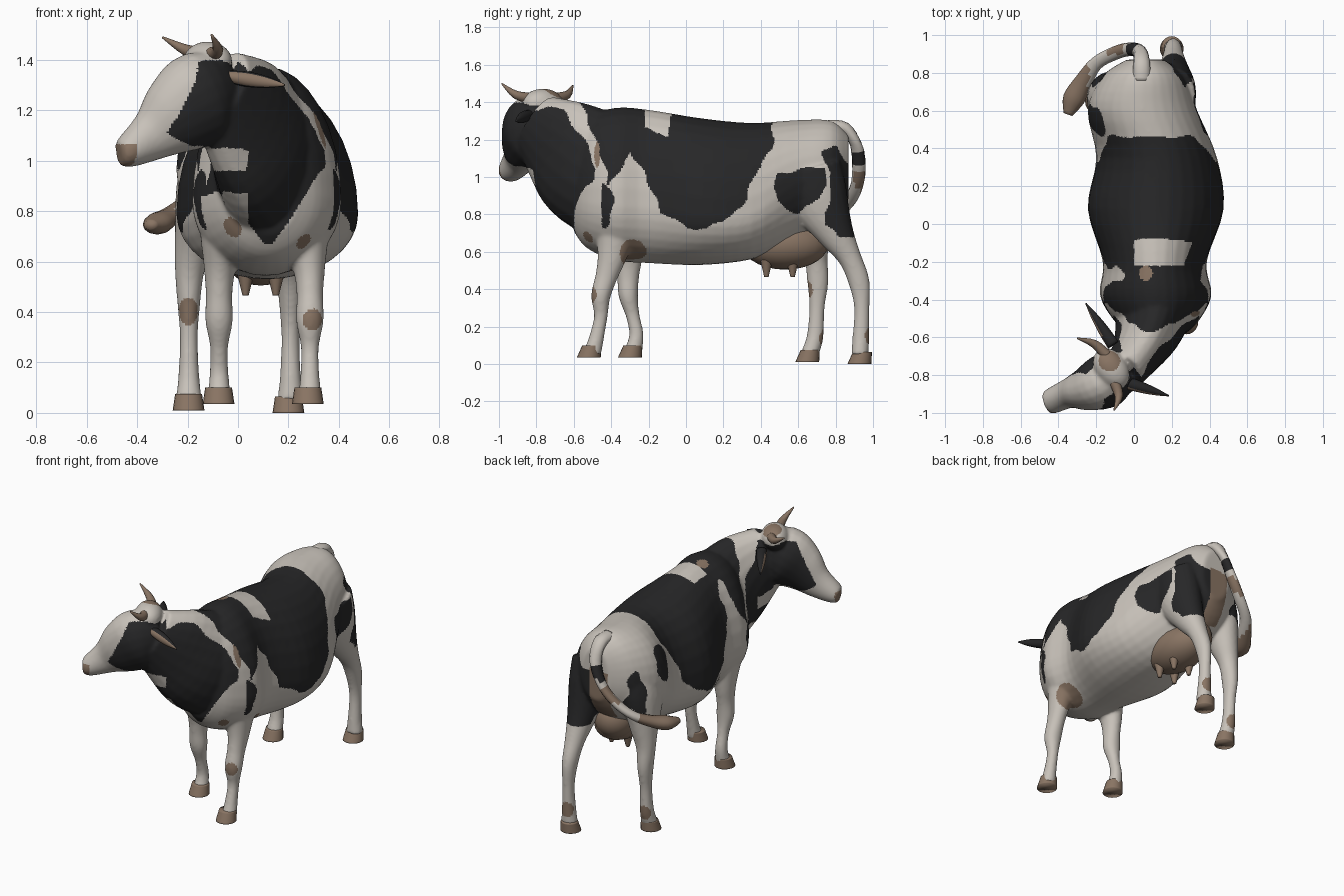
import bpy, bmesh, math
from mathutils import Vector, Matrix

if "Cube" in bpy.data.objects:
    bpy.data.objects.remove(bpy.data.objects["Cube"])

def material(name, c):
    m = bpy.data.materials.new(name)
    m.diffuse_color = (*c, 1)
    m.use_nodes = True
    m.node_tree.nodes["Principled BSDF"].inputs["Base Color"].default_value = m.diffuse_color
    return m

WHITE, BLACK, BROWN = 0, 1, 2
MATS = [material("cream white", (0.58, 0.54, 0.49)),
        material("coat black", (0.02, 0.02, 0.021)),
        material("skin brown", (0.25, 0.175, 0.125))]

def catmull(a, b, c, d, t):
    return [0.5 * (2*q + (r-p)*t + (2*p-5*q+4*r-s)*t*t + (3*q-p-3*r+s)*t**3)
            for p, q, r, s in zip(a, b, c, d)]

def loft(bm, pts, up=(0, 0, 1), axis=None, sides=20, steps=4):
    """Skin rings along points (x, y, z, half width, height up[, height down])."""
    pts = [tuple(p) if len(p) == 6 else (*p, p[4]) for p in pts]
    e = [pts[0]] + pts + [pts[-1]]
    path = [catmull(*e[i:i+4], k/steps) for i in range(len(pts)-1) for k in range(steps)]
    path.append(list(pts[-1]))
    rings = []
    for i, p in enumerate(path):
        a = Vector(axis) if axis else Vector(path[min(i+1, len(path)-1)][:3]) - Vector(path[max(i-1, 0)][:3])
        a.normalize()
        side = a.cross(Vector(up)).normalized()
        u = side.cross(a)
        ring = []
        for k in range(sides):
            w = 2*math.pi*k/sides
            h = p[4] if math.sin(w) > 0 else p[5]
            ring.append(bm.verts.new(Vector(p[:3]) + side*max(p[3], .004)*math.cos(w) + u*max(h, .004)*math.sin(w)))
        rings.append(ring)
    for r, s in zip(rings, rings[1:]):
        for k in range(sides):
            bm.faces.new((r[k], r[(k+1) % sides], s[(k+1) % sides], s[k]))
    bm.faces.new(rings[0])
    bm.faces.new(rings[-1])

def ball(bm, c, r, yaw=0):
    m = Matrix.Translation(c) @ Matrix.Rotation(yaw, 4, 'Z') @ Matrix.Diagonal((*r, 1))
    bmesh.ops.create_uvsphere(bm, u_segments=24, v_segments=14, radius=1, matrix=m)

def finish(bm, name, mat=WHITE, rule=None, fuse=False):
    bmesh.ops.recalc_face_normals(bm, faces=bm.faces[:])
    me = bpy.data.meshes.new(name)
    bm.to_mesh(me)
    bm.free()
    ob = bpy.data.objects.new(name, me)
    bpy.context.collection.objects.link(ob)
    if fuse:
        r = ob.modifiers.new("fuse", 'REMESH')
        r.mode = 'VOXEL'
        r.voxel_size = 0.009
        s = ob.modifiers.new("soften", 'SMOOTH')
        s.factor, s.iterations = 0.5, 12
        dg = bpy.context.evaluated_depsgraph_get()
        me = bpy.data.meshes.new_from_object(ob.evaluated_get(dg))
        ob.modifiers.clear()
        ob.data = me
        me.name = name
    me.materials.clear()
    for m in MATS:
        me.materials.append(m)
    for f in me.polygons:
        f.material_index = rule(f.center, f.normal) if rule else mat
    me.shade_smooth()
    return ob

# ---- body: torso, neck, head and legs fused into one skin
bm = bmesh.new()
torso = [(-.6, .12, .12, 1.12, .88, .71), (-.53, .12, .21, 1.31, .86, .62), (-.38, .115, .295, 1.37, .84, .555),
         (-.2, .11, .275, 1.36, .83, .54), (.08, .115, .36, 1.315, .79, .53),
         (.35, .12, .32, 1.29, .80, .56), (.6, .045, .29, 1.305, .97, .64),
         (.78, .05, .22, 1.3, 1, .75), (.87, .06, .10, 1.22, 1.02, .88)]
loft(bm, [(cx, y, zc, w, zt-zc, zc-zb) for y, cx, w, zt, zc, zb in torso], axis=(0, 1, 0), sides=32)
loft(bm, [(.12, -.36, 1, .23, .36), (.09, -.52, 1.06, .19, .33), (.03, -.66, 1.165, .14, .275),
          (-.07, -.8, 1.28, .11, .18)])
loft(bm, [(-.03, -.76, 1.28, .08, .12), (-.14, -.825, 1.25, .145, .19), (-.24, -.87, 1.18, .118, .165),
          (-.34, -.895, 1.1, .08, .105), (-.445, -.942, 1.03, .066, .062), (-.47, -.952, 1.02, .04, .035)])
ball(bm, (-.12, -.765, 1.395), (.085, .12, .078), math.atan2(.57, .82))

# legs share one profile (height, half width, half depth) front and hind
FRONT = [(.95, .12, .15), (.74, .1, .12), (.58, .065, .08), (.47, .053, .06), (.365, .055, .052), (.26, .036, .037), (.155, .038, .039), (.06, .047, .048)]
HIND = [(1.05, .11, .17), (.88, .113, .16), (.7, .085, .1), (.57, .06, .063), (.44, .046, .057), (.3, .036, .041), (.145, .042, .045), (.05, .053, .047)]

def leg(profile, x_top, x_low, ys):
    loft(bm, [(x_low + (x_top-x_low)*max(0, z-.55)/.4, y, z, w, d) for (z, w, d), y in zip(profile, ys)], up=(0, 1, 0))

leg(FRONT, .24, .285, (-.37, -.37, -.395, -.425, -.455, -.455, -.475, -.5))
leg(FRONT, -.03, -.075, (-.35, -.33, -.31, -.31, -.308, -.285, -.265, -.285))
leg(HIND, .215, .208, (.66, .71, .8, .875, .925, .94, .935, .93))
leg(HIND, -.12, -.195, (.62, .65, .68, .695, .705, .7, .69, .66))

# coat patches as outlines in side view (y, z) and round spots
SADDLE = [(-.61, 1.5), (-.45, 1.12), (-.41, .95), (-.29, 1.14), (-.13, .82), (0, .73), (.1, .72), (.3, .83), (.38, 1.05), (.46, 1.14), (.48, 1.5)]
NECK = [(-.95, 1.36), (-.66, 1.37), (-.5, 1.12), (-.48, .85), (-.53, .66), (-.75, .66)]
THIGH = [(.48, 1.02), (.73, 1.06), (.76, .96), (.61, .8), (.48, .87)]
RUMP = [(.73, 1.15), (.8, 1.16), (.95, .97), (.95, .7), (.82, .67), (.74, .75), (.78, .95)]
NOTCH = [(-.23, 1.5), (-.22, 1.27), (-.1, 1.21), (-.05, 1.5)]
SPOTS = [(.3, -.51, .37, .045), (.24, -.5, .7, .05), (-.03, -.57, .73, .045), (-.2, .64, .4, .055), (.2, .98, .15, .05),
         (-.2, .74, .14, .05), (.27, -.3, .61, .09), (-.13, -.72, 1.46, .06), (.06, -.26, 1.36, .04)]

def inside(poly, y, z):
    hit = False
    for (a, b), (c, d) in zip(poly, poly[1:] + poly[:1]):
        if (b > z) != (d > z) and y < (c-a)*(z-b)/(d-b) + a:
            hit = not hit
    return hit

def oval(y, z, cy, cz, ry, rz):
    return ((y-cy)/ry)**2 + ((z-cz)/rz)**2 < 1

def coat(c, n):
    x, y, z = c
    y2, z2 = y + .009*math.sin(41*z), z + .009*math.sin(37*y)
    if any((c - Vector(s[:3])).length < s[3] for s in SPOTS):
        return BROWN
    # head: dark cheeks, pale blaze and jaw, brown nose
    t = -.82*(x+.1) - .57*(y+.77)
    s = .57*(x+.1) - .82*(y+.77)
    if t > -.09 and z > .96 and y < -.6:
        if t > .375 and z < 1.065:
            return BROWN
        return BLACK if abs(s) > .05 and 1.05 + .6*max(t-.15, 0) < z2 < 1.39 and t < .27 - .45*(z-1.1) else WHITE
    # pale chest and brown skin below the tail
    if y < -.45 and z2 < (.87 if -.15 < x < .04 else .64 + 1.5*abs(x-.12)):
        return WHITE
    if y > .76 and -.03 < x < .1 and .68 < z < 1.08:
        return BROWN
    if x > 0 and inside(NOTCH, y, z):
        return WHITE
    right = x > (.11 if y < .45 else .05) + min(0, y+.5)*.6
    dark = inside(SADDLE, y2, z2) or inside(NECK, y2, z2) or oval(y2, z2, -.44, .85, .05, .12)
    if right:
        if oval(y, z, -.475, 1.12, .015, .07):
            return BROWN
        dark = dark or inside(THIGH, y2, z2) or inside(RUMP, y2, z2)
    else:
        dark = dark or oval(y2, z2, .55, 1.08, .08, .11) or oval(y2, z2, .77, .95, .04, .14)
        dark = dark and not oval(y2, z2, -.27, 1.15, .04, .13)
    return BLACK if dark else WHITE

finish(bm, "body", rule=coat, fuse=True)

# ---- hooves, wider at the ground
for name, (x, y, z) in {"front_right": (.277, -.52, .035), "front_left": (-.077, -.3, .035),
                        "hind_right": (.2, .927, 0), "hind_left": (-.196, .648, .01)}.items():
    bm = bmesh.new()
    loft(bm, [(x, y + .25*h, z + h, .063 - .15*h, .064 - .2*h) for h in (.065, .035, 0)], up=(0, 1, 0), axis=(0, 0, -1))
    finish(bm, name + "_hoof", BROWN)

# ---- udder with four teats
bm = bmesh.new()
ball(bm, (.09, .53, .64), (.15, .23, .135))
ball(bm, (.07, .64, .68), (.13, .14, .13))
for x in (.03, .15):
    for y in (.43, .57):
        loft(bm, [(x, y, .465 + h, .012 + h/4, .012 + h/4) for h in (.1, .04, 0)], up=(0, 1, 0), sides=10)
finish(bm, "udder", BROWN)

# ---- tail with a brown tuft
def tail_colour(c, n):
    if c.x < -.24 or (c.y > .9 and .93 < c.z < 1.02):
        return BROWN
    return BLACK if 1.06 < c.z < 1.14 else WHITE

bm = bmesh.new()
tail = [(.04, .76, 1.27), (.04, .85, 1.26), (.03, .91, 1.17), (-.02, .925, 1.04), (-.1, .905, .93),
        (-.2, .85, .84), (-.27, .75, .78), (-.32, .66, .75), (-.35, .58, .745)]
radii = [.04, .037, .032, .03, .03, .03, .04, .048, .02]
loft(bm, [(*p, r*1.2, r*.9) for p, r in zip(tail, radii)], sides=12)
finish(bm, "tail", rule=tail_colour)

# ---- ears: dark outside, brown inside
for name, base, tip in (("right", (-.04, -.84, 1.335), (.185, -.91, 1.30)), ("left", (-.11, -.64, 1.345), (-.255, -.42, 1.31))):
    bm = bmesh.new()
    loft(bm, [(*Vector(base).lerp(Vector(tip), f), .03*(1-f*f)+.003, .024 + .04*f - .06*f*f) for f in (0, .35, .7, 1)], sides=14)
    finish(bm, name + "_ear", rule=lambda c, n: BROWN if n.x*-.6 + n.y*-.8 > .55 and abs(c.z-1.325) < .03 else BLACK)

# ---- horns curving outward and up
for name, pts in (("right", ((-.11, -.82, 1.42), (-.08, -.91, 1.44), (-.105, -.985, 1.5))),
                  ("left", ((-.14, -.7, 1.42), (-.21, -.635, 1.44), (-.3, -.605, 1.49)))):
    bm = bmesh.new()
    loft(bm, [(*p, r, r) for p, r in zip(pts, (.03, .022, .004))], sides=12)
    finish(bm, name + "_horn", BROWN)
